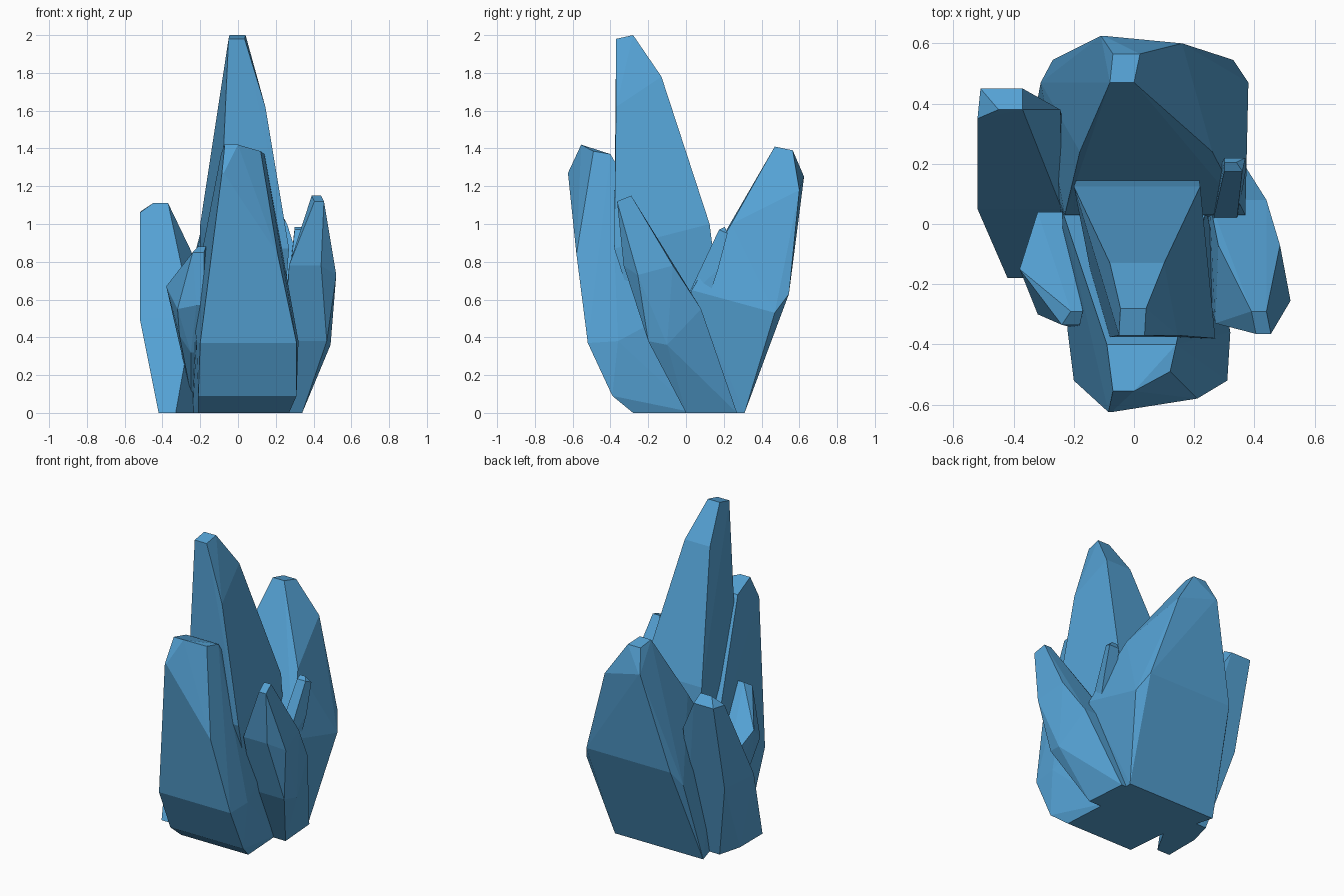
import bpy, bmesh, math

mat = bpy.data.materials.new("blue_crystal")
mat.diffuse_color = (0.09, 0.36, 0.66, 1)


def crystal(name, bars):
    """Faceted shard: hull over cross bars given as (y, z, x_left, x_right)."""
    bm = bmesh.new()
    for y, z, x0, x1 in bars:
        for x in (x0, x1):
            bm.verts.new((x, y, z))
    res = bmesh.ops.convex_hull(bm, input=bm.verts[:])
    loose = {g for g in res["geom_interior"] + res["geom_unused"]
             if isinstance(g, bmesh.types.BMVert)}
    bmesh.ops.delete(bm, geom=list(loose), context='VERTS')
    bmesh.ops.dissolve_limit(bm, angle_limit=math.radians(2),
                             verts=bm.verts[:], edges=bm.edges[:])
    bmesh.ops.recalc_face_normals(bm, faces=bm.faces[:])
    me = bpy.data.meshes.new(name)
    bm.to_mesh(me)
    bm.free()
    me.materials.append(mat)
    ob = bpy.data.objects.new(name, me)
    bpy.context.collection.objects.link(ob)
    return ob


# Tall central shard, leaning forward
crystal("tall_crystal", [
    (-.37, 1.98, -.05, .035), (-.28, 2.0, -.045, .04),
    (-.37, 1.62, -.07, .145), (-.13, 1.78, -.08, .10),
    (-.38, .87, -.10, .27), (.125, 1.0, -.20, .22), (.13, .9, -.20, .22),
    (-.1, 0, -.1, .2), (.25, 0, -.15, .2)])

# Broad front shard
crystal("front_crystal", [
    (-.555, 1.42, -.07, 0), (-.49, 1.385, -.08, .12), (-.4, 1.37, -.09, .14),
    (-.625, 1.27, -.085, -.075), (-.58, .84, -.13, .21),
    (-.52, .37, -.20, .31), (-.36, .38, -.22, .32),
    (-.39, .09, -.21, .31), (-.28, 0, -.21, .27),
    (.05, 0, -.24, .25), (.05, .6, -.24, .24)])

# Broad back shard, leaning backward
crystal("back_crystal", [
    (.47, 1.41, -.08, 0), (.565, 1.39, -.07, .02),
    (.625, 1.25, -.11, -.10), (.60, 1.18, -.12, .16),
    (.545, .63, -.27, .33), (.47, .53, -.31, .38),
    (.24, 1.0, -.18, .26), (.03, .65, -.23, .37),
    (.31, 0, -.34, .29), (0, 0, -.25, .25)])

# Left shard, leaning backward
crystal("left_crystal", [
    (.45, 1.07, -.51, -.37), (.38, 1.11, -.45, -.37), (.35, 1.06, -.52, -.45),
    (.38, .85, -.42, -.245), (.05, .5, -.52, -.24), (.32, .5, -.5, -.25),
    (-.18, 0, -.42, -.33), (.05, 0, -.42, -.2), (.2, 0, -.38, -.2)])

# Right shard, leaning forward and outward
crystal("right_crystal", [
    (-.29, 1.15, .39, .44), (-.365, 1.12, .405, .455),
    (-.33, .78, .27, .44), (-.255, .73, .30, .52),
    (-.07, .78, .28, .485), (.08, .55, .25, .44),
    (-.2, .38, .25, .47), (-.1, .36, .25, .49),
    (0, 0, .2, .34), (.27, 0, .2, .32)])

# Small shard on the front left
crystal("small_left_crystal", [
    (-.29, .88, -.21, -.17), (-.335, .85, -.24, -.18),
    (-.15, .67, -.38, -.2), (-.3, .55, -.32, -.2), (-.34, .57, -.22, -.18),
    (.04, .5, -.32, -.24), (-.22, .41, -.31, -.2),
    (-.2, .32, -.25, -.2), (0, .1, -.25, -.15)])

# Tiny shard between the right and back ones
crystal("tiny_right_crystal", [
    (.175, .97, .30, .36), (.205, .985, .30, .34), (.22, .95, .30, .37),
    (.17, .76, .28, .37), (0, .6, .26, .34), (.05, .4, .26, .34)])
